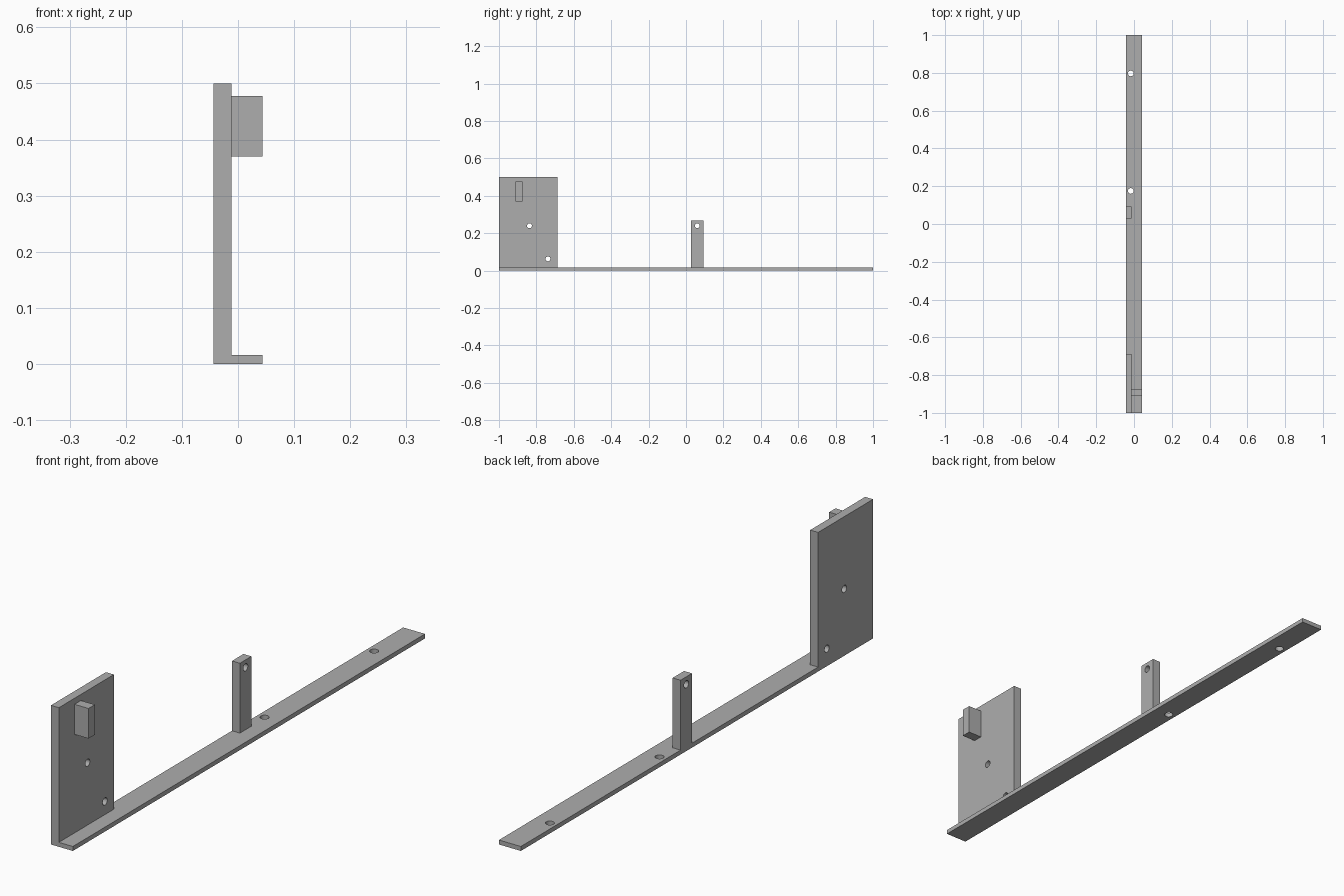
import bpy
import math

if "Cube" in bpy.data.objects:
    bpy.data.objects.remove(bpy.data.objects["Cube"], do_unlink=True)

grey = bpy.data.materials.new("plain grey")
grey.use_nodes = True
grey.diffuse_color = (0.42, 0.42, 0.42, 1)
grey.node_tree.nodes["Principled BSDF"].inputs["Base Color"].default_value = grey.diffuse_color

HALF_W = 0.0435      # half width of the rail
WALL = -0.012        # inner face of the upright parts
RAIL_TOP = 0.016


def box(name, low, high):
    """Axis-aligned box between two corners."""
    bpy.ops.mesh.primitive_cube_add(size=1, location=[(a + b) / 2 for a, b in zip(low, high)])
    ob = bpy.context.object
    ob.name = ob.data.name = name
    ob.scale = [b - a for a, b in zip(low, high)]
    bpy.ops.object.transform_apply(location=False, rotation=False, scale=True)
    ob.data.materials.append(grey)
    return ob


def drill(ob, centre, radius, axis):
    """Cut a round through hole along x or z."""
    turn = (0, math.pi / 2, 0) if axis == "x" else (0, 0, 0)
    bpy.ops.mesh.primitive_cylinder_add(vertices=32, radius=radius, depth=0.2,
                                        location=centre, rotation=turn)
    cutter = bpy.context.object
    cutter.hide_render = True
    cutter.data.materials.append(grey)
    mod = ob.modifiers.new("hole", "BOOLEAN")
    mod.operation = "DIFFERENCE"
    mod.solver = "EXACT"
    mod.object = cutter
    bpy.ops.object.select_all(action="DESELECT")
    ob.select_set(True)
    bpy.context.view_layer.objects.active = ob
    bpy.ops.object.modifier_apply(modifier=mod.name)
    bpy.data.objects.remove(cutter, do_unlink=True)
    bpy.ops.object.shade_smooth_by_angle(angle=math.radians(30))


# Long flat rail with two mounting holes
rail = box("base_rail", (-HALF_W, -1, 0), (HALF_W, 1, RAIL_TOP))
for y in (0.175, 0.797):
    drill(rail, (-0.017, y, 0), 0.015, "z")

# Tall end plate with two holes
plate = box("end_plate", (-HALF_W, -1, RAIL_TOP), (WALL, -0.688, 0.5))
for y, z in ((-0.837, 0.24), (-0.738, 0.063)):
    drill(plate, (-0.028, y, z), 0.013, "x")

# Block standing out from the plate
box("plate_block", (WALL, -0.911, 0.37), (HALF_W, -0.875, 0.478))

# Short post with a hole near its top
post = box("middle_post", (-HALF_W, 0.028, RAIL_TOP), (WALL, 0.093, 0.267))
drill(post, (-0.028, 0.06, 0.24), 0.013, "x")
